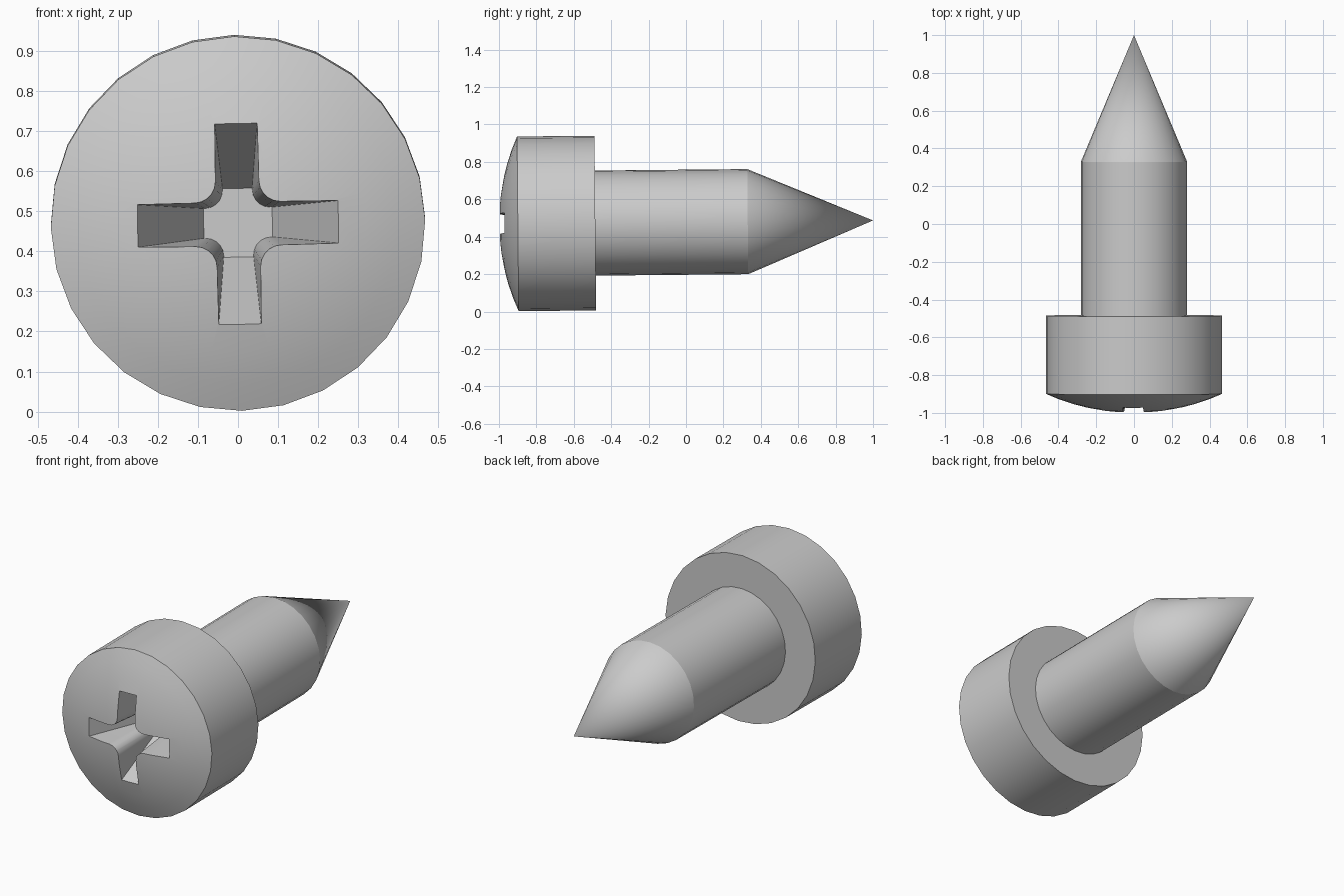
import bpy, bmesh, math
from mathutils import Matrix

if "Cube" in bpy.data.objects:
    bpy.data.objects.remove(bpy.data.objects["Cube"])

SEG = 28
TILT = 0.0095          # slight nose-up tilt of the screw axis
ROLL = math.radians(1.2)


def make_object(name, rings, tip_start=None, tip_end=None):
    """Skin a list of rings [(x, y, z), ...]; ends close to a tip or a flat cap."""
    bm = bmesh.new()
    loops = [[bm.verts.new(p) for p in ring] for ring in rings]
    n = len(loops[0])
    for a, b in zip(loops, loops[1:]):
        for i in range(n):
            j = (i + 1) % n
            bm.faces.new((a[i], a[j], b[j], b[i]))
    for loop, tip in ((loops[0], tip_start), (loops[-1], tip_end)):
        if tip is None:
            bm.faces.new(loop)
        else:
            v = bm.verts.new(tip)
            for i in range(n):
                bm.faces.new((loop[i], loop[(i + 1) % n], v))
    bmesh.ops.recalc_face_normals(bm, faces=bm.faces)
    mesh = bpy.data.meshes.new(name)
    bm.to_mesh(mesh)
    bm.free()
    # roll about the screw axis, tilt, then lift onto the ground
    mesh.transform(Matrix.Translation((0, 0, 0.4775)) @ Matrix.Rotation(TILT, 4, 'X')
                   @ Matrix.Rotation(-ROLL, 4, 'Y'))
    obj = bpy.data.objects.new(name, mesh)
    bpy.context.collection.objects.link(obj)
    return obj


def circle(r, y):
    return [(r * math.sin(2 * math.pi * i / SEG), y, r * math.cos(2 * math.pi * i / SEG))
            for i in range(SEG)]


def cross(y):
    """Filleted cross outline that shrinks with depth."""
    t = (y + 0.97) / 0.31
    length, w, r = 0.25 - 0.167 * t, 0.053 - 0.016 * t, 0.052 - 0.008 * t
    pts = []
    for q in range(4):
        c, s = math.cos(q * math.pi / 2), math.sin(q * math.pi / 2)
        corner = [(length, w)]
        for k in range(6):
            a = math.radians(270 - 18 * k)
            corner.append((w + r + r * math.cos(a), w + r + r * math.sin(a)))
        # fillet starts on the horizontal arm and ends on the vertical arm
        corner[1:] = [(w + r - r * math.sin(math.radians(18 * k)),
                       w + r - r * math.cos(math.radians(18 * k))) for k in range(6)]
        corner[1:] = [(x, z) for x, z in corner[1:]]
        corner.append((w, length))
        pts += [(x * c - z * s, y, x * s + z * c) for x, z in corner]
    return pts


# screw body: domed head, shank and pointed end as one lathe
R = 1.131
dome = [circle(r, -1 + R - math.sqrt(R * R - r * r))
        for r in (0.08, 0.16, 0.24, 0.32, 0.4, 0.467)]
shank = [circle(r, y) for r, y in ((0.467, -0.485), (0.281, -0.485), (0.281, 0.33))]
screw = make_object("screw", dome + shank, (0, -1, 0), (0, 1, 0))

# tapered cross recess
cutter = make_object("recess_cutter", [cross(-1.03), cross(-0.665)])
cutter.hide_render = True
cutter.hide_viewport = False
mod = screw.modifiers.new("recess", 'BOOLEAN')
mod.operation = 'DIFFERENCE'
mod.solver = 'EXACT'
mod.object = cutter
bpy.context.view_layer.objects.active = screw
screw.select_set(True)
bpy.ops.object.modifier_apply(modifier="recess")
bpy.data.objects.remove(cutter)
bpy.ops.object.shade_smooth_by_angle(angle=math.radians(20))
